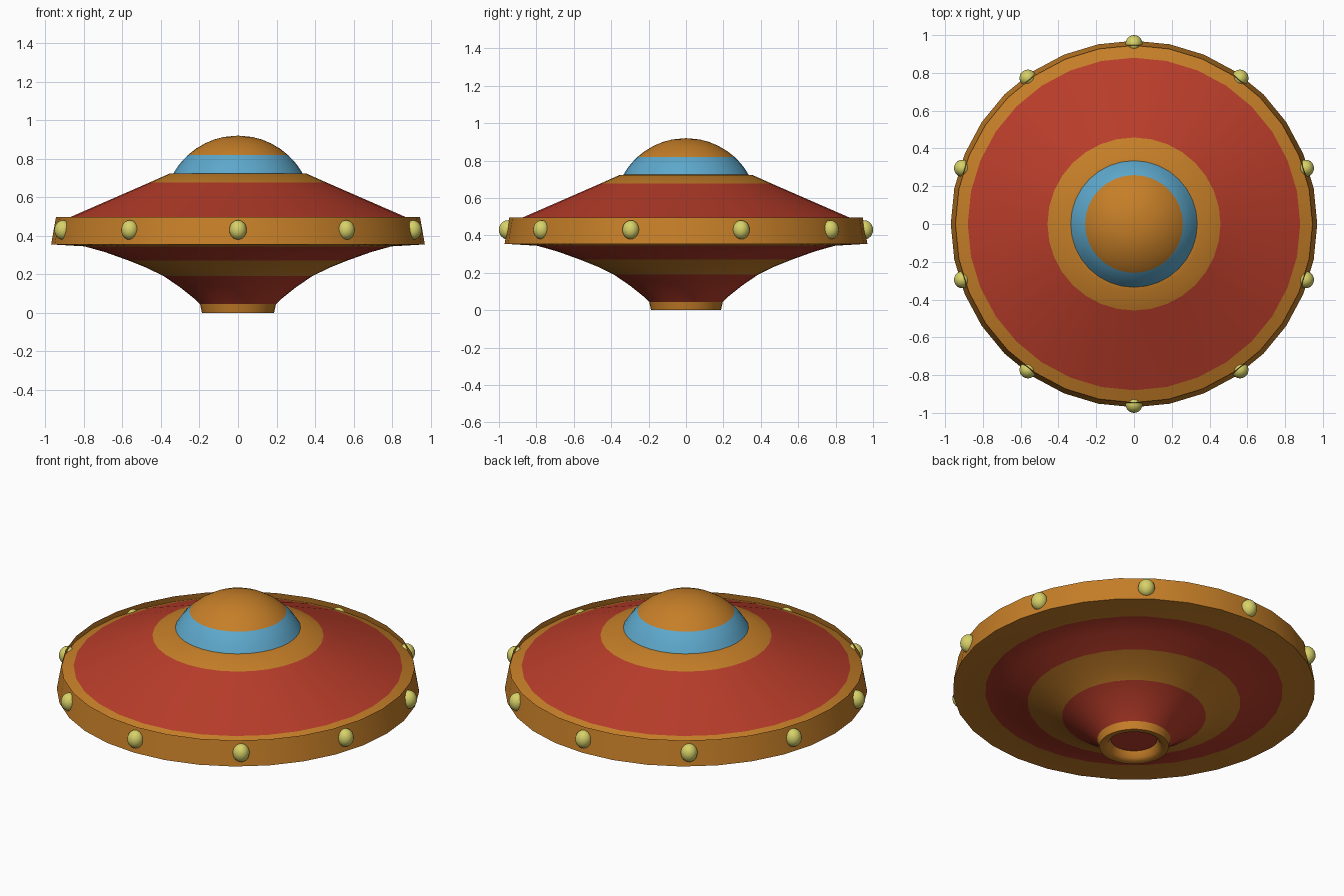
import bpy, bmesh, math

if "Cube" in bpy.data.objects:
    bpy.data.objects.remove(bpy.data.objects["Cube"])

SIDES = 32


def material(name, rgb):
    m = bpy.data.materials.new(name)
    m.diffuse_color = (*rgb, 1.0)
    m.use_nodes = True
    m.node_tree.nodes["Principled BSDF"].inputs["Base Color"].default_value = m.diffuse_color
    return m


RED = material("red paint", (0.48, 0.046, 0.023))
ORANGE = material("orange metal", (0.56, 0.21, 0.021))
BLUE = material("blue glass", (0.11, 0.39, 0.60))
YELLOW = material("yellow lamp", (0.68, 0.64, 0.14))


def finish(ob, angle):
    bpy.ops.object.select_all(action='DESELECT')
    ob.select_set(True)
    bpy.context.view_layer.objects.active = ob
    bpy.ops.object.shade_smooth_by_angle(angle=math.radians(angle))


def lathe(name, start, steps, angle=35):
    """Spin a profile about z; each step is (radius, z, material of that band)."""
    bm = bmesh.new()
    mats = []

    def ring(r, z):
        if r == 0:
            return [bm.verts.new((0, 0, z))] * SIDES
        return [bm.verts.new((r * math.cos(math.tau * i / SIDES),
                              r * math.sin(math.tau * i / SIDES), z)) for i in range(SIDES)]

    low = ring(*start)
    for r, z, mat in steps:
        high = ring(r, z)
        if mat not in mats:
            mats.append(mat)
        for i in range(SIDES):
            j = (i + 1) % SIDES
            corners = list(dict.fromkeys((low[i], low[j], high[j], high[i])))
            bm.faces.new(corners).material_index = mats.index(mat)
        low = high
    me = bpy.data.meshes.new(name)
    bm.to_mesh(me)
    bm.free()
    for m in mats:
        me.materials.append(m)
    ob = bpy.data.objects.new(name, me)
    bpy.context.collection.objects.link(ob)
    finish(ob, angle)
    return ob


# Nozzle with a recessed red centre
lathe("nozzle", (0, 0.045), [
    (0.125, 0.045, RED), (0.14, 0.012, ORANGE), (0.158, 0.0, ORANGE),
    (0.187, 0.0, ORANGE), (0.197, 0.045, ORANGE)], 50)

# Striped lower hull
lathe("lower_hull", (0.197, 0.045), [
    (0.225, 0.072, RED), (0.30, 0.132, RED), (0.385, 0.19, RED),
    (0.475, 0.234, ORANGE), (0.57, 0.272, ORANGE),
    (0.69, 0.315, RED), (0.797, 0.345, RED), (0.97, 0.355, ORANGE)])

# Outer rim: an open band whose upper lip stands above the upper hull
lathe("rim", (0.97, 0.355), [(0.945, 0.497, ORANGE)])

# Upper hull with an orange deck around the dome
lathe("upper_hull", (0.95, 0.463), [
    (0.88, 0.493, ORANGE), (0.458, 0.677, RED),
    (0.355, 0.723, ORANGE), (0.325, 0.725, ORANGE)])

# Dome: spherical cap, blue window band below, orange cap above
R, TOP = 0.385, 0.92
dome = []
for z in (0.76, 0.79, 0.82, 0.85, 0.88, 0.90, 0.913, TOP):
    h = TOP - z
    dome.append((math.sqrt(max(0, 2 * R * h - h * h)), z, BLUE if z < 0.821 else ORANGE))
dome[-1] = (0, TOP, ORANGE)
lathe("dome", (0.336, 0.723), dome)

# Ten lamps around the rim
for k in range(10):
    a = math.radians(90 + 36 * k)
    bpy.ops.mesh.primitive_uv_sphere_add(
        segments=20, ring_count=12, radius=0.045,
        location=(0.955 * math.cos(a), 0.955 * math.sin(a), 0.43), rotation=(0, 0, a))
    lamp = bpy.context.object
    lamp.name = f"rim_lamp_{k + 1}"
    lamp.scale = (1, 1, 1.13)
    lamp.data.materials.append(YELLOW)
    finish(lamp, 60)
